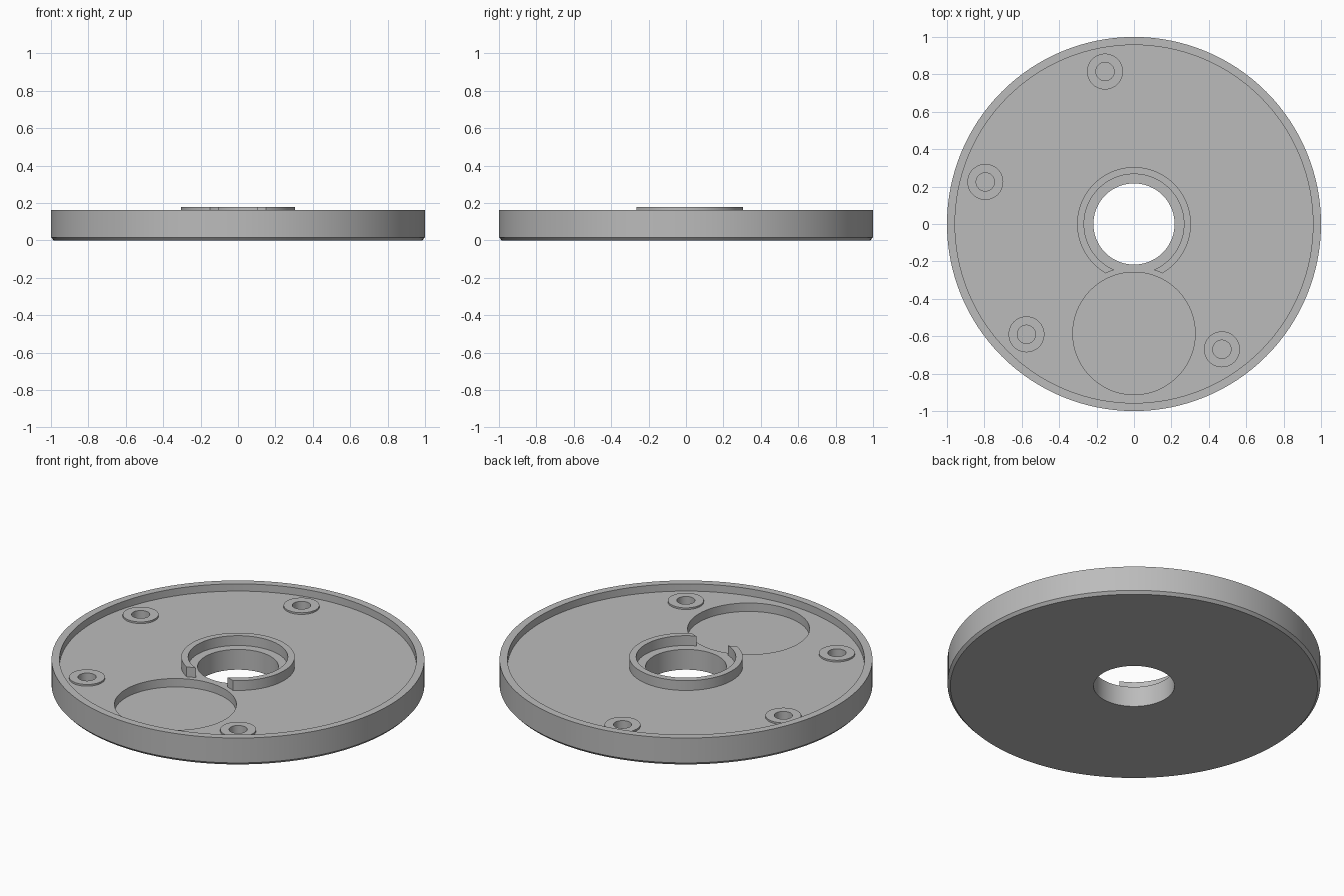
import bpy
import math

cube = bpy.data.objects.get("Cube")
if cube:
    bpy.data.objects.remove(cube, do_unlink=True)

FLOOR, RIM, RING_TOP = 0.12, 0.163, 0.178
POCKET_Y, POCKET_R = -0.585, 0.327
BOSSES = [(-0.155, 0.815), (-0.795, 0.225), (-0.575, -0.59), (0.47, -0.67)]

grey = bpy.data.materials.new("plain grey")
grey.use_nodes = True
grey.diffuse_color = (0.5, 0.5, 0.5, 1)
grey.node_tree.nodes["Principled BSDF"].inputs["Base Color"].default_value = (0.5, 0.5, 0.5, 1)


def lathe(name, profile, centre=(0, 0), steps=128):
    """Revolve a closed (radius, height) loop into a ring."""
    n = len(profile)
    verts, faces = [], []
    for i in range(steps):
        a = 2 * math.pi * i / steps
        verts += [(r * math.cos(a), r * math.sin(a), z) for r, z in profile]
        j = (i + 1) % steps
        for k in range(n):
            m = (k + 1) % n
            faces.append((i * n + k, j * n + k, j * n + m, i * n + m))
    mesh = bpy.data.meshes.new(name)
    mesh.from_pydata(verts, [], faces)
    mesh.materials.append(grey)
    obj = bpy.data.objects.new(name, mesh)
    obj.location = (*centre, 0)
    bpy.context.collection.objects.link(obj)
    return obj


def tube(name, inner, outer, bottom, top, centre=(0, 0), steps=128):
    loop = [(inner, bottom), (outer, bottom), (outer, top), (inner, top)]
    return lathe(name, loop, centre, steps)


def cut(obj, centre, radius, bottom, steps=128):
    """Remove a round pocket, open upwards, from the object."""
    bpy.ops.mesh.primitive_cylinder_add(vertices=steps, radius=radius, depth=1,
                                        location=(*centre, bottom + 0.5))
    cutter = bpy.context.object
    cutter.hide_render = True
    cutter.data.materials.append(grey)
    mod = obj.modifiers.new("pocket", "BOOLEAN")
    mod.operation, mod.solver, mod.object = "DIFFERENCE", "EXACT", cutter
    bpy.context.view_layer.objects.active = obj
    bpy.ops.object.modifier_apply(modifier=mod.name)
    bpy.data.objects.remove(cutter, do_unlink=True)


# Dished disc with raised rim, chamfered lower edge and central bore
disc = lathe("disc", [(0.217, 0), (0.985, 0), (1, 0.016), (1, RIM),
                      (0.957, RIM), (0.957, FLOOR), (0.217, FLOOR)])
cut(disc, (0, POCKET_Y), POCKET_R, 0.07)

# Collar around the bore, notched beside the round pocket
collar = tube("collar", 0.267, 0.304, FLOOR - 0.005, RING_TOP)
cut(collar, (0, POCKET_Y), 0.355, 0)
parts = [disc, collar]

# Low screw bosses with blind holes
for i, centre in enumerate(BOSSES):
    cut(disc, centre, 0.049, 0.05, 48)
    parts.append(tube(f"screw_boss_{i + 1}", 0.049, 0.096, FLOOR - 0.005,
                      FLOOR + 0.01, centre, 48))

# Smooth round walls, crisp edges
bpy.ops.object.select_all(action="DESELECT")
for part in parts:
    part.select_set(True)
bpy.context.view_layer.objects.active = disc
bpy.ops.object.shade_smooth_by_angle(angle=math.radians(30))
